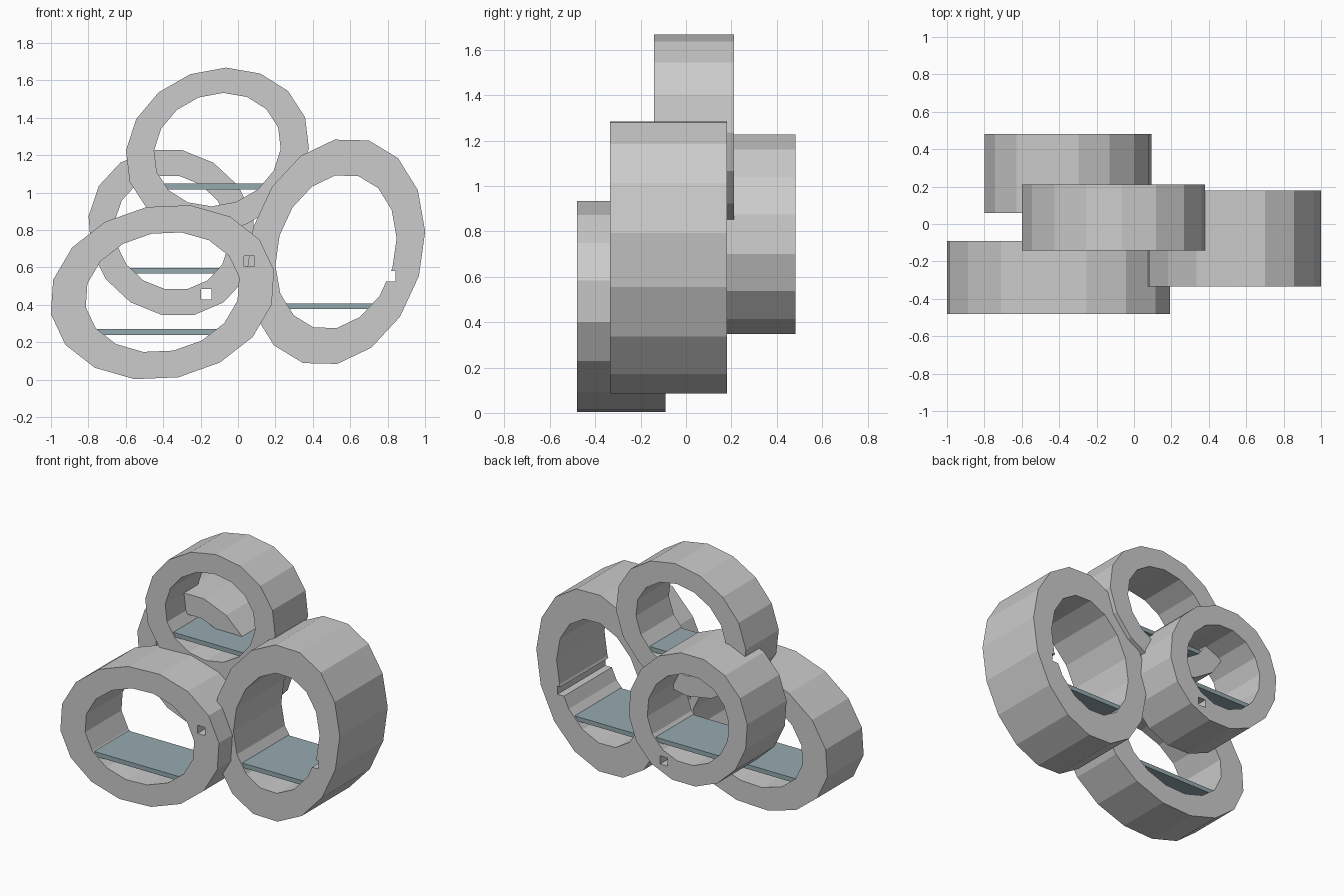
import bpy, bmesh, math

if "Cube" in bpy.data.objects:
    bpy.data.objects.remove(bpy.data.objects["Cube"])

SIDES = 16


def make_object(name, bm):
    bmesh.ops.recalc_face_normals(bm, faces=bm.faces)
    mesh = bpy.data.meshes.new(name)
    bm.to_mesh(mesh)
    bm.free()
    ob = bpy.data.objects.new(name, mesh)
    bpy.context.collection.objects.link(ob)
    return ob


def box(name, x0, x1, y0, y1, z0, z1):
    bm = bmesh.new()
    bmesh.ops.create_cube(bm, size=1)
    for v in bm.verts:
        v.co = ((x0 + x1) / 2 + v.co.x * (x1 - x0),
                (y0 + y1) / 2 + v.co.y * (y1 - y0),
                (z0 + z1) / 2 + v.co.z * (z1 - z0))
    return make_object(name, bm)


def ring(name, c, u, v, y0, y1, inner, phase):
    """Skewed elliptical tube of flat segments running along y."""
    bm = bmesh.new()
    loops = []
    for scale, y in ((1, y0), (1, y1), (inner, y1), (inner, y0)):
        loop = []
        for k in range(SIDES):
            t = (k + phase) * 2 * math.pi / SIDES
            a, b = scale * math.cos(t), scale * math.sin(t)
            loop.append(bm.verts.new((c[0] + a * u[0] + b * v[0], y,
                                      c[1] + a * u[1] + b * v[1])))
        loops.append(loop)
    for i in range(4):
        p, q = loops[i], loops[(i + 1) % 4]
        for k in range(SIDES):
            n = (k + 1) % SIDES
            bm.faces.new((p[k], p[n], q[n], q[k]))
    return make_object(name, bm)


def drill(ob, x, z, y0, y1, half=0.028):
    """Small square channel through the ring wall."""
    cutter = box("channel_cutter", x - half, x + half, y0 - 0.1, y1 + 0.1,
                 z - half, z + half)
    cutter.hide_render = True
    mod = ob.modifiers.new("channel", 'BOOLEAN')
    mod.operation = 'DIFFERENCE'
    mod.solver = 'EXACT'
    mod.object = cutter
    bpy.context.view_layer.objects.active = ob
    bpy.ops.object.modifier_apply(modifier=mod.name)
    bpy.data.objects.remove(cutter)


shelf_mat = bpy.data.materials.new("shelf_blue_grey")
shelf_mat.diffuse_color = (0.3, 0.4, 0.43, 1)
shelf_mat.use_nodes = True
shelf_mat.node_tree.nodes["Principled BSDF"].inputs["Base Color"].default_value = shelf_mat.diffuse_color

# name, centre, half axes, y range, inner scale, phase, shelf (x0, x1, z0), channel
pods = [
    ("left", (-0.404, 0.468), (0.602, 0.025), (0.033, 0.469), (-0.48, -0.09),
     0.687, 0.5, (-0.755, -0.11, 0.24), (0.059, 0.634)),
    ("right", (0.524, 0.684), (0.469, -0.011), (0.086, 0.609), (-0.335, 0.18),
     0.68, 0.5, (0.235, 0.74, 0.377), (0.813, 0.553)),
    ("top", (-0.110, 1.230), (0.489, 0.005), (0.045, 0.4385), (-0.142, 0.212),
     0.692, 0.0, (-0.40, 0.17, 1.018), None),
    ("back", (-0.353, 0.787), (0.448, 0.0), (-0.033, 0.449), (0.06, 0.482),
     0.687, 0.5, (-0.60, -0.09, 0.567), (-0.171, 0.457)),
]

for name, c, u, v, (y0, y1), inner, phase, shelf, hole in pods:
    # segmented ring
    tube = ring(name + "_ring", c, u, v, y0, y1, inner, phase)
    if hole:
        drill(tube, *hole, y0, y1)
    # flat shelf across the lower part of the opening
    x0, x1, z0 = shelf
    plank = box(name + "_shelf", x0, x1, y0 + 0.01, y1 - 0.01, z0, z0 + 0.03)
    plank.data.materials.append(shelf_mat)
